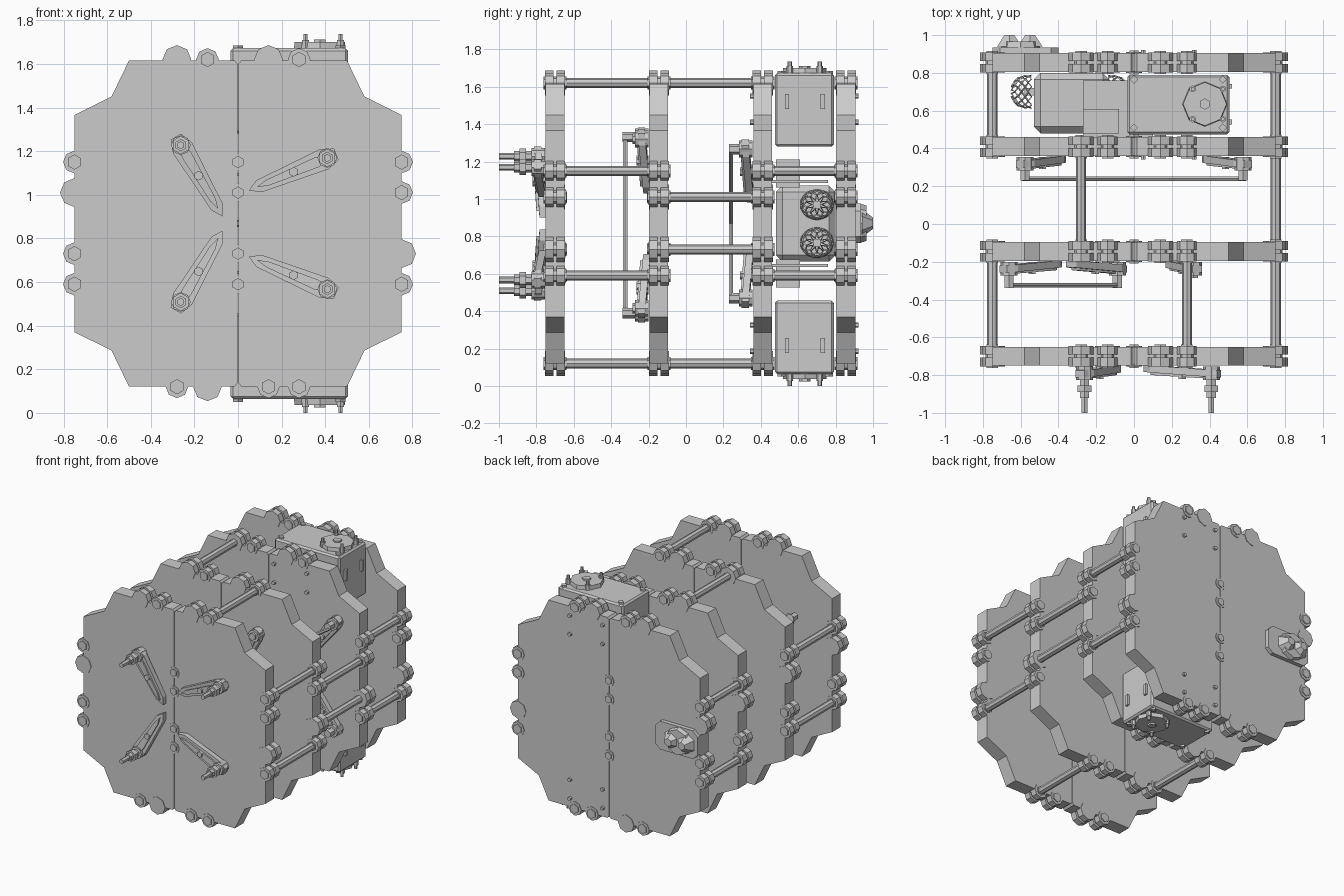
import bpy, bmesh, math
from mathutils import Vector

if "Cube" in bpy.data.objects:
    bpy.data.objects.remove(bpy.data.objects["Cube"])

ZC = 0.868  # mid height, used for up/down mirroring


def finish(name, bm):
    bmesh.ops.recalc_face_normals(bm, faces=bm.faces)
    me = bpy.data.meshes.new(name)
    bm.to_mesh(me)
    bm.free()
    ob = bpy.data.objects.new(name, me)
    bpy.context.collection.objects.link(ob)
    return ob


def prism(name, pts, y0, y1):
    """Extrude an (x, z) outline between two y values."""
    bm = bmesh.new()
    a = [bm.verts.new((x, y0, z)) for x, z in pts]
    b = [bm.verts.new((x, y1, z)) for x, z in pts]
    bm.faces.new(a)
    bm.faces.new(b[::-1])
    for i in range(len(a)):
        j = (i + 1) % len(a)
        bm.faces.new((a[i], b[i], b[j], a[j]))
    return finish(name, bm)


def rod(name, p, q, r, r2=None, sides=8):
    """Faceted cylinder or cone from p to q, with a flat side facing up."""
    p, q = Vector(p), Vector(q)
    bm = bmesh.new()
    bmesh.ops.create_cone(bm, cap_ends=True, segments=sides, radius1=r,
                          radius2=r if r2 is None else r2, depth=(q - p).length)
    ob = finish(name, bm)
    ob.rotation_mode = 'QUATERNION'
    ob.rotation_quaternion = (q - p).to_track_quat('Z', 'Y')
    ob.location = (p + q) / 2
    return ob


def box(name, x0, x1, y0, y1, z0, z1, bevel=0.0):
    ob = prism(name, [(x0, z0), (x1, z0), (x1, z1), (x0, z1)], y0, y1)
    if bevel:
        m = ob.modifiers.new("bevel", 'BEVEL')
        m.width, m.segments = bevel, 1
    return ob


def flip(z):
    return 2 * ZC - z


# four large plates, each made of two mirrored halves
PLATES = [-0.70, -0.145, 0.41, 0.855]
HALF = [(0.002, 1.60), (0.015, 1.615), (0.50, 1.615), (0.58, 1.45), (0.75, 1.365),
        (0.75, 0.37), (0.58, 0.286), (0.50, 0.121), (0.015, 0.121), (0.002, 0.136)]
# rim bosses: True has a nut, False is a larger plain disc
BOSSES = [(-.75, 1.15, 1), (-.75, 1.01, 0), (-.75, .73, 1), (-.75, .59, 1),
          (.75, 1.15, 1), (.75, 1.01, 1), (.75, .73, 0), (.75, .59, 1),
          (-.28, 1.62, 0), (-.14, 1.62, 1), (.14, 1.62, 0), (.28, 1.62, 1),
          (-.28, .12, 1), (-.14, .12, 0), (.14, .12, 1), (.28, .12, 1)]
for n, y in enumerate(PLATES):
    plate = prism(f"plate_{n}", HALF, y - 0.05, y + 0.05)
    plate.modifiers.new("mirror", 'MIRROR')
    for x, z, nut in BOSSES:
        r = 0.052 if nut else 0.066
        for s in (-1, 1):
            rod("rim_boss", (x, y + s * 0.008, z), (x, y + s * 0.054, z), r)
            if nut:
                rod("rim_nut", (x, y + s * 0.05, z), (x, y + s * 0.062, z), 0.035, sides=6)
        rod("boss_core", (x, y - 0.01, z), (x, y + 0.01, z), 0.035)
    # nuts along the centre seam
    for z in (1.15, 1.01, 0.73, 0.59):
        for s in (-1, 1):
            rod("seam_washer", (0, y + s * 0.045, z), (0, y + s * 0.055, z), 0.042)
            rod("seam_nut", (0, y + s * 0.05, z), (0, y + s * 0.063, z), 0.028, sides=6)

# spacer rods between the plates
GAPS = [[(-.75, 1.15), (.75, 1.15), (-.75, .59), (.75, .59), (.28, 1.62), (.28, .12)],
        [(.75, 1.01), (.75, .73), (-.28, 1.62), (-.28, .12)],
        [(-.75, 1.15), (.75, 1.15), (-.75, .59), (.75, .59)]]
for k, spots in enumerate(GAPS):
    for x, z in spots:
        rod("spacer_rod", (x, PLATES[k], z), (x, PLATES[k + 1], z), 0.027)


def arm(x1, z1, x2, z2, y, reach, pin=0.0):
    """Pointed lever standing forward of a plate, with a bolt at its outer end."""
    a, b = Vector((x1, z1)), Vector((x2, z2))
    d = (b - a).normalized()
    n = Vector((-d.y, d.x))

    def outline(w0, w1, inset):
        p, q = a + d * inset, b - d * inset
        return [p, p + d * 0.05 + n * w0, q - d * 0.07 + n * w1, q - d * 0.01 + n * w1 * 0.55,
                q - d * 0.01 - n * w1 * 0.55, q - d * 0.07 - n * w1, p + d * 0.05 - n * w0]

    def tilt(ob, amount):
        for v in ob.data.vertices:
            t = (Vector((v.co.x, v.co.z)) - a).dot(d) / (b - a).length
            v.co.y -= amount * t
    tilt(prism("lever", outline(0.03, 0.05, 0), y + 0.01, y - 0.028), 0.03)
    tilt(prism("lever_ridge", outline(0.014, 0.024, 0.04), y - 0.02, y - 0.042), 0.025)
    m, e = (a + b) / 2, b - d * 0.055
    rod("lever_screw", (m.x, y, m.y), (m.x, y - 0.065, m.y), 0.022, sides=6)
    rod("bolt_washer", (e.x, y, e.y), (e.x, y - 0.072, e.y), 0.045)
    rod("bolt_shaft", (e.x, y, e.y), (e.x, y - reach, e.y), 0.028, sides=6)
    if pin:
        rod("bolt_collar", (e.x, y - 0.10, e.y), (e.x, y - 0.135, e.y), 0.042, sides=6)
        rod("bolt_pin", (e.x, y - reach, e.y), (e.x, y - pin, e.y), 0.018, sides=6)
    return e


# lever sets on the front of the first three plates, mirrored up and down
for s in (0, 1):
    m = flip if s else (lambda z: z)
    arm(-0.07, m(0.90), -0.29, m(1.275), -0.755, 0.165, 0.245)
    arm(0.05, m(1.02), 0.46, m(1.19), -0.755, 0.165, 0.245)
    arm(0.17, m(1.03), 0.34, m(1.37), -0.20, 0.085)
    for x in (-1, 1):
        arm(x * 0.36, m(0.98), x * 0.61, m(1.31), 0.355, 0.125)
arm(-0.38, 1.05, -0.70, 1.37, -0.20, 0.14)
arm(-0.36, 0.67, -0.05, 0.35, -0.20, 0.14)

# thin link bars joining the lever bolts
rod("link_bar", (-0.67, -0.325, 1.34), (-0.08, -0.325, 0.38), 0.014, sides=6)
for s in (-1, 1):
    rod("cross_link_bar", (-0.59, 0.24, ZC + s * 0.39), (0.59, 0.24, ZC - s * 0.39), 0.013, sides=6)

# motor boxes at top and bottom of the rear bay
for s in (0, 1):
    m = flip if s else (lambda z: z)
    box("motor_box", -0.035, 0.505, 0.475, 0.79, m(1.28), m(1.672), 0.012)
    rod("motor_disc", (0.375, 0.635, m(1.66)), (0.375, 0.635, m(1.70)), 0.12, 0.115)
    rod("motor_hub", (0.375, 0.635, m(1.69)), (0.375, 0.635, m(1.712)), 0.03, sides=6)
    for y in (0.555, 0.715):
        for x in (0.31, 0.47):
            rod("motor_pin", (x, y, m(1.66)), (x, y, m(1.736)), 0.011, sides=6)
            rod("pin_nut", (x, y, m(1.66)), (x, y, m(1.71)), 0.018, sides=6)
    for x in (0.0, 0.47):
        for y in (0.51, 0.765):
            rod("box_screw", (x, y, m(1.66)), (x, y, m(1.685)), 0.022, sides=4)
    for y in (0.54, 0.73):
        box("box_clip", 0.50, 0.52, y - 0.012, y + 0.012, min(m(1.48), m(1.56)),
            max(m(1.48), m(1.56)))
    # small screws holding the boxes through the plates
    for x in (0.05, 0.32):
        for z in (1.55, 1.41):
            rod("plate_screw", (x, 0.89, m(z)), (x, 0.922, m(z)), 0.014, sides=6)
            rod("plate_screw", (x, 0.37, m(z)), (x, 0.342, m(z)), 0.014, sides=6)
    box("support_block", -0.27, -0.08, 0.48, 0.61, m(1.06), m(1.21))
    box("support_ledge", -0.27, 0.10, 0.46, 0.76, m(1.085), m(1.10))

# central housing in the rear bay
box("housing", -0.53, -0.13, 0.48, 0.80, 0.665, 1.071, 0.035)


def lattice_dome(cx, side, cz):
    """Open dome of diamond mesh pointing along x."""
    rings, seg, bm = 6, 10, bmesh.new()
    grid = []
    for i in range(rings + 1):
        t = i / rings
        r = 0.078 * math.sqrt(1 - 0.93 * t ** 3)
        grid.append([bm.verts.new((cx + side * 0.11 * t,
                                   0.70 + 1.1 * r * math.cos((j + i / 2) * math.tau / seg),
                                   cz + r * math.sin((j + i / 2) * math.tau / seg)))
                     for j in range(seg)])
    for i in range(rings - 1):
        for j in range(seg):
            bm.faces.new((grid[i][j], grid[i + 1][j], grid[i + 2][j - 1], grid[i + 1][j - 1]))
    ob = finish("lattice_dome", bm)
    w = ob.modifiers.new("wire", 'WIREFRAME')
    w.thickness = 0.01
    ob.modifiers.new("flat_wire", 'TRIANGULATE')


for cz in (0.97, flip(0.97)):
    lattice_dome(-0.14, 1, cz)
    lattice_dome(-0.54, -1, cz)
    box("dome_stem", -0.58, -0.09, 0.68, 0.72, cz - 0.02, cz + 0.02)

# faceted cap on the back of the rear plate
prism("back_cap_base", [(-0.75, 0.80), (-0.71, 0.765), (-0.44, 0.765), (-0.40, 0.80),
                        (-0.40, 0.935), (-0.44, 0.975), (-0.71, 0.975), (-0.75, 0.935)], 0.90, 0.935)
rod("back_cap_cone", (-0.60, 0.93, 0.87), (-0.60, 0.965, 0.87), 0.105, 0.095)
for x in (-0.66, -0.55):
    rod("back_cap_fin", (x, 0.94, 0.87), (x, 1.0, 0.87), 0.075, 0.03, sides=6)
